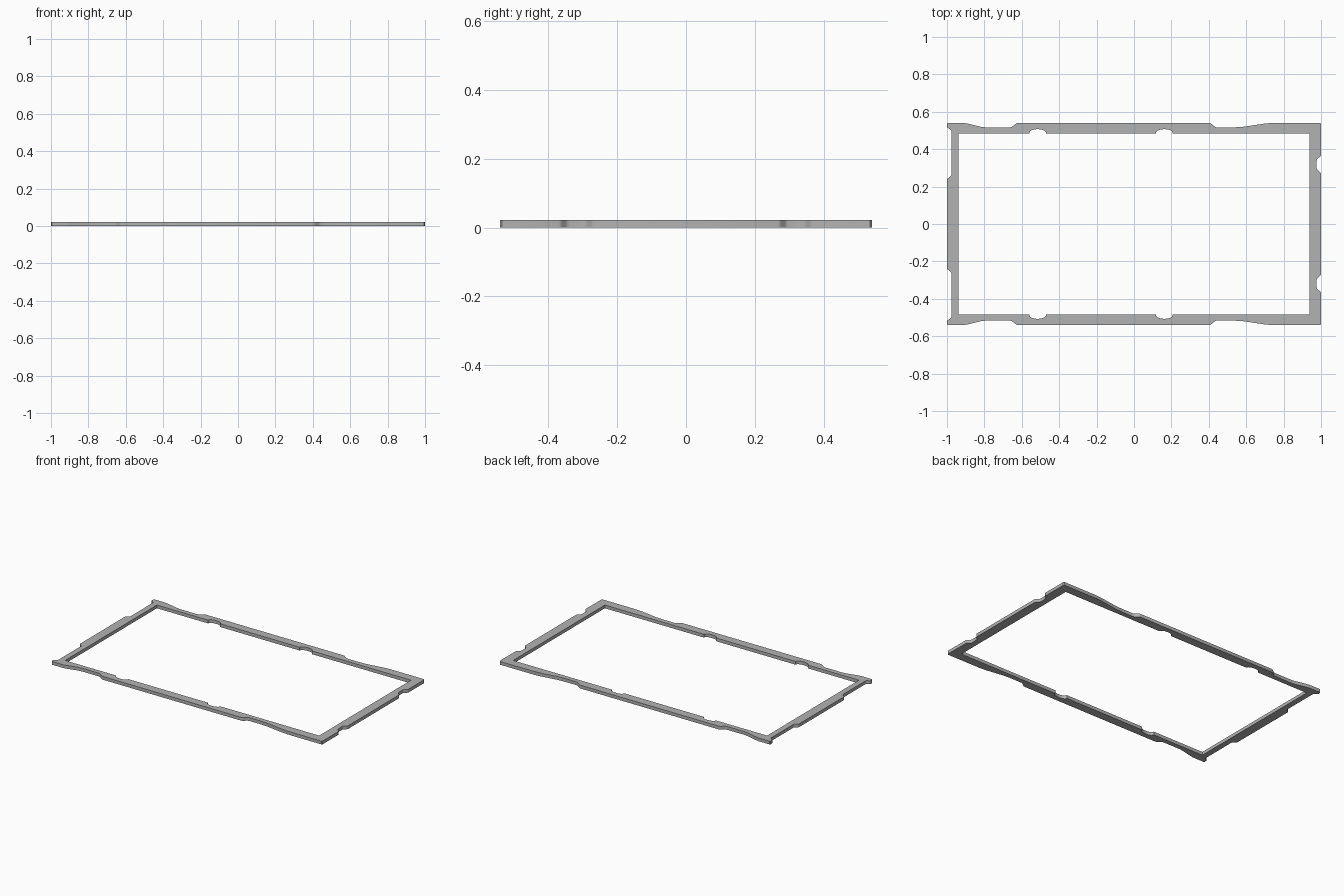
import bpy, bmesh, math

THICK = 0.022

cube = bpy.data.objects.get("Cube")
if cube:
    bpy.data.objects.remove(cube)

grey = bpy.data.materials.new("plain grey")
grey.use_nodes = True
colour = (0.45, 0.45, 0.45, 1)
grey.diffuse_color = colour
grey.node_tree.nodes["Principled BSDF"].inputs["Base Color"].default_value = colour


def ease(a, b, along_x=True, bend="s", n=6):
    """Rounded step from a to b: s-curve, or a quarter bend leaving along x or y."""
    pts = []
    for i in range(n + 1):
        t = i / n
        s, c = math.sin(t * math.pi / 2), 1 - math.cos(t * math.pi / 2)
        if bend == "s":
            u, v = t, (1 - math.cos(t * math.pi)) / 2
        else:
            u, v = s, c
        if not along_x:
            u, v = v, u
        pts.append((a[0] + (b[0] - a[0]) * u, a[1] + (b[1] - a[1]) * v))
    return pts


def scallop(cx, edge, half=0.045, depth=0.023, n=12):
    """Shallow round bite in the inner edge."""
    return [(cx - half * math.cos(math.pi * i / n),
             edge + depth * math.sin(math.pi * i / n) ** 0.8 if 0 < i < n else edge)
            for i in range(n + 1)]


def mirrored(half):
    return half + [(x, -y) for x, y in reversed(half)]


# Outer edge of the back half, from the right side round to the left
E, Y, LOW = 1.0, 0.541, 0.516
outer = ease((-E, 0.235), (-0.976, 0.262), False)
outer += ease((-0.976, 0.498), (-E, 0.52), False)
outer += [(-E, Y - 0.006), (-E + 0.006, Y), (-0.915, Y)]
outer += [(-0.89, Y - 0.004), (-0.82, LOW + 0.004), (-0.79, LOW)]
outer += ease((-0.665, LOW), (-0.618, Y))
outer += ease((0.40, Y), (0.445, LOW))
outer += [(0.52, LOW), (0.58, LOW + 0.003), (0.70, Y - 0.004), (0.745, Y)]
outer += [(E - 0.006, Y), (E, Y - 0.006)]
outer += ease((E, 0.37), (0.977, 0.34), False)
outer += ease((0.977, 0.297), (E, 0.267), False)

# Inner edge with its two round bites
IX, IY = 0.938, 0.484
inner = [(-IX, IY)] + scallop(-0.515, IY) + scallop(0.162, IY) + [(IX, IY)]

# Fill between the two outlines and raise to thickness
bm = bmesh.new()
edges = []
for loop in (mirrored(outer), mirrored(inner)):
    verts = [bm.verts.new((x, y, 0)) for x, y in loop]
    edges += [bm.edges.new((v, verts[i - 1])) for i, v in enumerate(verts)]
bmesh.ops.triangle_fill(bm, edges=edges, use_beauty=True, use_dissolve=False)
top = bmesh.ops.extrude_face_region(bm, geom=bm.faces[:])["geom"]
bmesh.ops.translate(bm, vec=(0, 0, THICK),
                    verts=[v for v in top if isinstance(v, bmesh.types.BMVert)])
bmesh.ops.recalc_face_normals(bm, faces=bm.faces[:])

mesh = bpy.data.meshes.new("frame")
bm.to_mesh(mesh)
bm.free()
mesh.materials.append(grey)
frame = bpy.data.objects.new("frame", mesh)
bpy.context.collection.objects.link(frame)

# Smooth the curved walls, keep the rims sharp
bpy.ops.object.select_all(action="DESELECT")
frame.select_set(True)
bpy.context.view_layer.objects.active = frame
bpy.ops.object.shade_smooth_by_angle(angle=math.radians(35))
